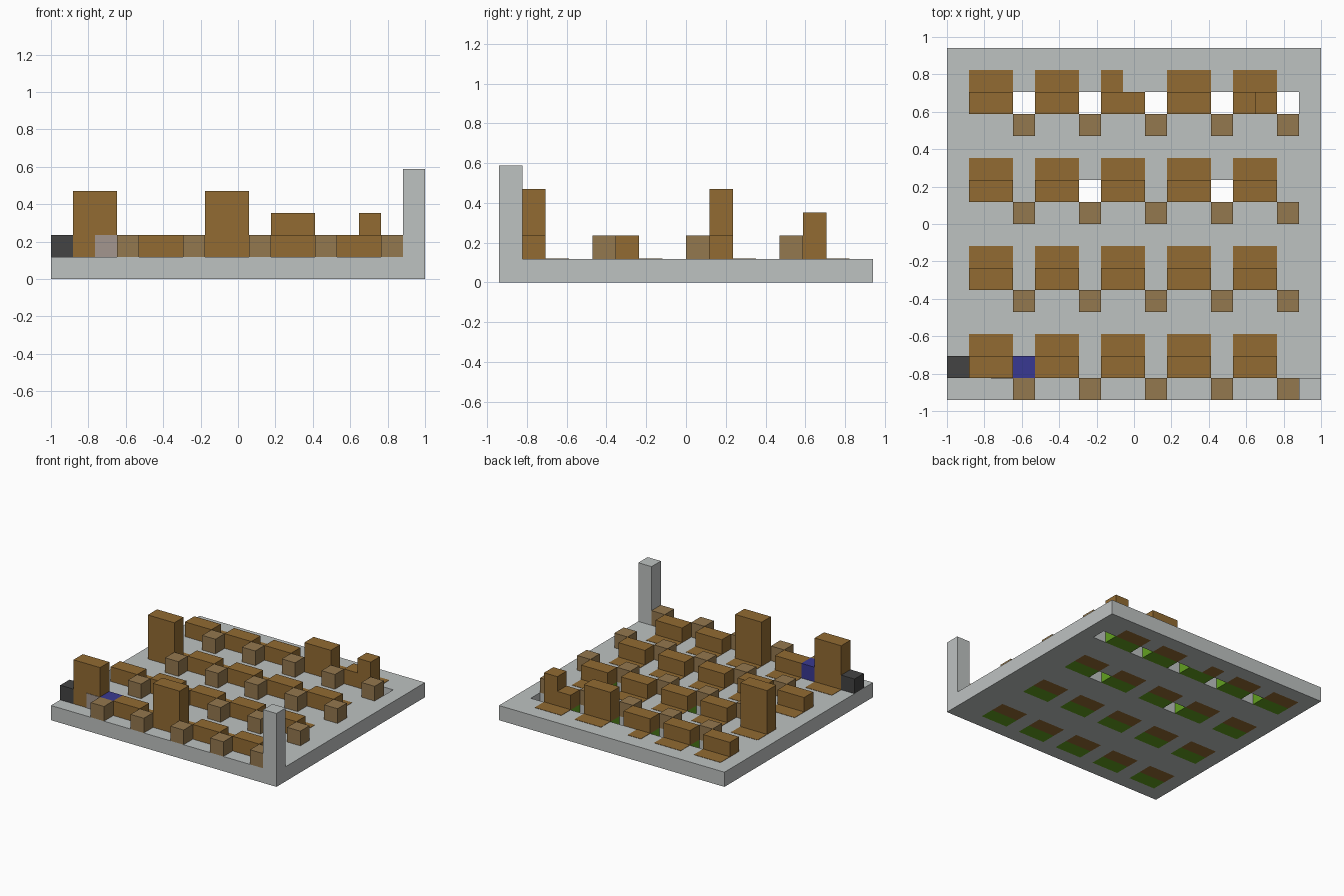
import bpy
import bmesh
from mathutils import Vector

default = bpy.data.objects.get("Cube")
if default:
    bpy.data.objects.remove(default, do_unlink=True)

NX, NY = 17, 16          # base size in cells
U = 2 / NX               # one cell


def linear(c):
    c /= 255
    return c / 12.92 if c <= 0.04045 else ((c + 0.055) / 1.055) ** 2.4


def material(name, *rgb):
    mat = bpy.data.materials.new(name)
    colour = [linear(c) for c in rgb] + [1]
    mat.diffuse_color = colour
    mat.use_nodes = True
    node = next(n for n in mat.node_tree.nodes if n.type == 'BSDF_PRINCIPLED')
    node.inputs["Base Color"].default_value = colour
    return mat


GREY = material("stone grey", 190, 194, 193)
BROWN = material("wood brown", 146, 107, 50)
TAN = material("light brown", 148, 120, 78)
GREEN = material("grass green", 98, 160, 32)
BLUE = material("blue", 57, 57, 146)
DARK = material("charcoal", 68, 68, 68)
PALE = material("pale grey brown", 163, 150, 142)


def add_object(name, bm, mat):
    mesh = bpy.data.meshes.new(name)
    bmesh.ops.recalc_face_normals(bm, faces=bm.faces)
    bm.to_mesh(mesh)
    bm.free()
    mesh.materials.append(mat)
    obj = bpy.data.objects.new(name, mesh)
    bpy.context.collection.objects.link(obj)
    return obj


def block(name, mat, low, high):
    """Box between two corners given in cells."""
    bm = bmesh.new()
    bmesh.ops.create_cube(bm, size=1)
    low, high = Vector(low), Vector(high)
    for v in bm.verts:
        cell = (low + high) / 2 + Vector(a * b for a, b in zip(v.co, high - low))
        v.co = (cell - Vector((NX / 2, NY / 2, 0))) * U
    return add_object(name, bm, mat)


def is_open(i, j):
    """Cells left out of the base: plots and the gaps between them."""
    if not 1 <= i <= 15:
        return False
    if i % 3 == 0:
        return j == 13 or (j == 9 and i in (6, 12))
    return j % 4 == 1 or (j % 4 == 2 and (i, j) != (8, 14))


# Base slab with openings
bm = bmesh.new()
bmesh.ops.create_grid(bm, x_segments=NX, y_segments=NY, size=1)
for v in bm.verts:
    v.co.y *= NY / NX
gone = []
for f in bm.faces:
    c = f.calc_center_median()
    if is_open(int(c.x / U + NX / 2), int(c.y / U + NY / 2)):
        gone.append(f)
bmesh.ops.delete(bm, geom=gone, context='FACES')
top = bmesh.ops.extrude_face_region(bm, geom=bm.faces[:])["geom"]
bmesh.ops.translate(bm, vec=(0, 0, U), verts=[g for g in top if isinstance(g, bmesh.types.BMVert)])
add_object("base", bm, GREY)

# Rows of plots: upright block on grass, soil behind it, small block beside it
heights = {(0, 0): 3, (0, 2): 3, (2, 0): 3, (3, 3): 2}
for row in range(4):
    for col in range(5):
        tag = f"{row + 1}_{col + 1}"
        x, y = 1 + 3 * col, 1 + 4 * row
        h = heights.get((row, col), 1)
        block("grass_" + tag, GREEN, (x, y, 0), (x + 2, y + 1, 1))
        block("upright_block_" + tag, BROWN, (x, y, 1), (x + 2, y + 1, 1 + h))
        soil_width = 1 if (row, col) == (3, 2) else 2
        block("soil_" + tag, BROWN, (x, y + 1, 0), (x + soil_width, y + 2, 1.02))
        block("small_block_" + tag, TAN, (x + 2, y - 1, 1), (x + 3, y, 2))

# Stepped top on the last upright block
block("upright_block_step", BROWN, (14, 13, 2), (15, 14, 3))

# Corner post and the single coloured pieces
block("corner_post", GREY, (16, 0, 1), (17, 1, 5))
block("blue_block", BLUE, (3, 1, 1), (4, 2, 2))
block("dark_block", DARK, (0, 1, 1), (1, 2, 2))
block("pale_panel", PALE, (2, 0.97, 1), (3, 1, 2))
